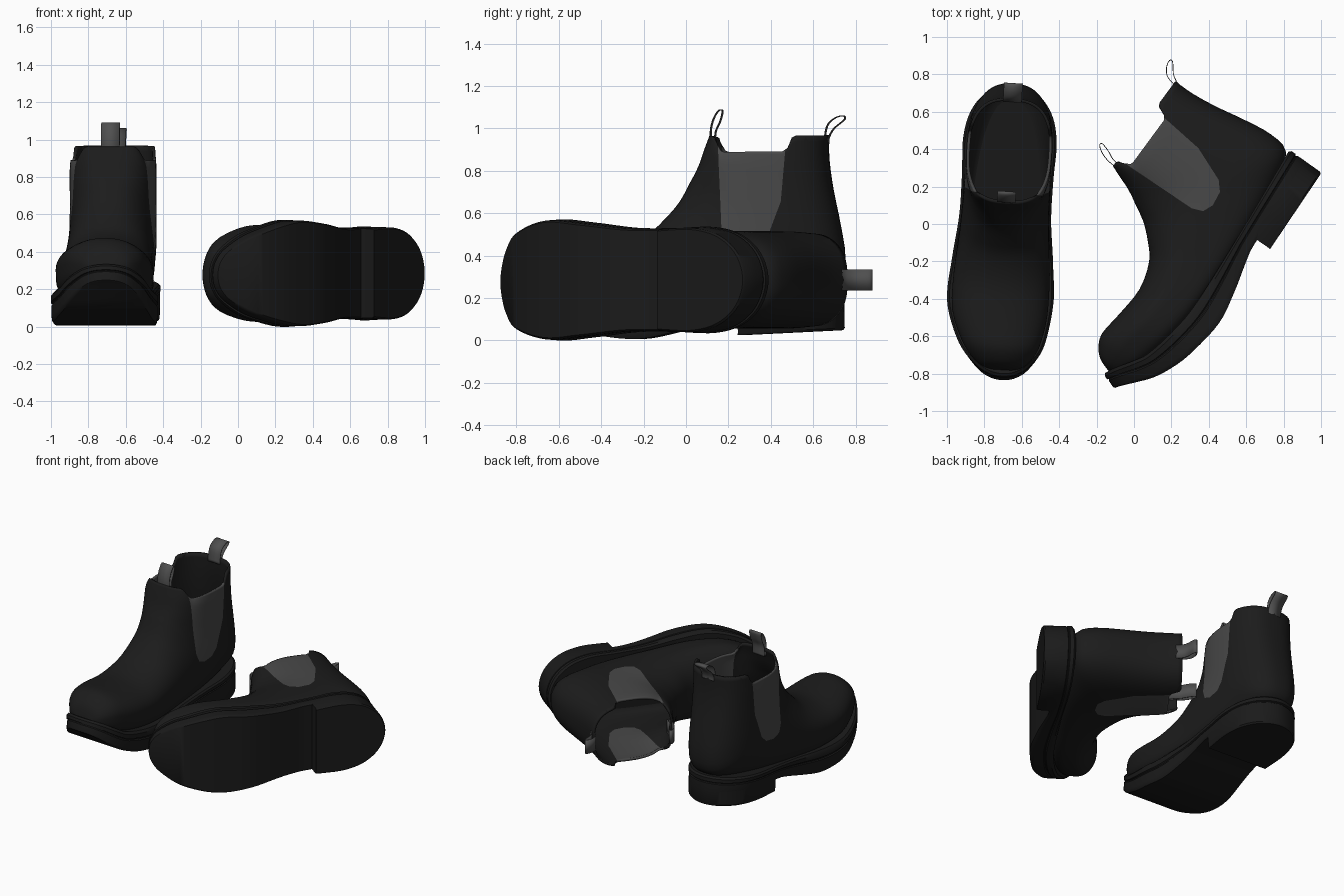
import bpy, bmesh, math
from mathutils import Matrix, Vector

if "Cube" in bpy.data.objects:
    bpy.data.objects.remove(bpy.data.objects["Cube"])


def material(name, v):
    m = bpy.data.materials.new(name)
    m.diffuse_color = (v, v, v, 1)
    m.use_nodes = True
    m.node_tree.nodes["Principled BSDF"].inputs["Base Color"].default_value = m.diffuse_color
    return m


BLACK = material("black leather", 0.0115)
RUBBER = material("black rubber", 0.0105)
GREY = material("grey elastic", 0.065)
TAB = material("grey webbing", 0.08)


def spline(pts, sub, first=None, last=None):
    """Catmull-Rom through tuples of any length."""
    p = [Vector(q) for q in pts]
    p = [Vector(first) if first else p[0]] + p + [Vector(last) if last else p[-1]]
    out = []
    for i in range(1, len(p) - 2):
        a, b, c, d = p[i - 1:i + 3]
        for k in range(sub):
            t = k / sub
            out.append(0.5 * (2 * b + (c - a) * t + (2 * a - 5 * b + 4 * c - d) * t * t
                              + (3 * b - a - 3 * c + d) * t ** 3))
    return out + [p[-2]]


def lookup(table, y):
    for a, b in zip(table, table[1:]):
        if y <= b[0]:
            t = max(0, (y - a[0]) / (b[0] - a[0]))
            return a[1] + (b[1] - a[1]) * t
    return table[-1][1]


def smooth(t):
    t = min(1, max(0, t))
    return t * t * (3 - 2 * t)


def finish(bm, name, mats, place, bend, thickness=0):
    bmesh.ops.remove_doubles(bm, verts=bm.verts, dist=1e-5)
    bmesh.ops.recalc_face_normals(bm, faces=bm.faces)
    for v in bm.verts:                       # toe curves a little sideways
        v.co.x += bend * smooth((-v.co.y - 0.35) / 0.45)
    me = bpy.data.meshes.new(name)
    bm.to_mesh(me)
    bm.free()
    ob = bpy.data.objects.new(name, me)
    bpy.context.collection.objects.link(ob)
    for m in mats:
        me.materials.append(m)
    ob.matrix_world = place
    if thickness:
        s = ob.modifiers.new("thickness", 'SOLIDIFY')
        s.thickness, s.offset = thickness, -1
    bpy.ops.object.select_all(action='DESELECT')
    ob.select_set(True)
    bpy.context.view_layer.objects.active = ob
    bpy.ops.object.shade_smooth_by_angle(angle=math.radians(38))


# Sole plan (y, half width) and its top and bottom lines (y, z)
PLAN = spline([(-.792, 0), (-.775, .08), (-.72, .152), (-.6, .228), (-.38, .284), (-.15, .27),
               (.08, .246), (.3, .245), (.5, .25), (.65, .213), (.755, .125), (.795, 0)],
              6, (-.775, -.08), (.755, -.125))
TOP = spline([(-.8, .365), (-.73, .33), (-.62, .27), (-.53, .225), (-.33, .18), (-.14, .166),
              (.27, .18), (.8, .21)], 5)
BOTTOM = spline([(-.8, .275), (-.77, .255), (-.7, .192), (-.63, .133), (-.53, .08), (-.41, .04),
                 (-.19, .005), (0, .03), (.17, .068), (.3, .085), (.8, .09)], 5)


def slab(name, half, bottom, top, layers, place, bend):
    """Stack of outlines; layers are (height fraction, inset)."""
    bm = bmesh.new()
    n = len(half)
    outline = [(y, w) for y, w in half] + [(y, -w) for y, w in reversed(half)]
    rings = []
    for t, d in layers:
        ring = []
        for y, w in outline:
            z0, z1 = bottom(y), top(y)
            lean = .035 * t * smooth((-y - .55) / .25)    # toe edge leans back
            ring.append(bm.verts.new((w * (1 - d / .27), y - d * y / .8 + lean, z0 + (z1 - z0) * t)))
        rings.append(ring)
    for a, b in zip(rings, rings[1:]):
        for i in range(2 * n):
            j = (i + 1) % (2 * n)
            bm.faces.new((a[i], a[j], b[j], b[i]))
    for r in (rings[0], rings[-1]):
        for i in range(n - 1):
            bm.faces.new((r[i], r[i + 1], r[2 * n - 2 - i], r[2 * n - 1 - i]))
    finish(bm, name, [RUBBER], place, bend)


# Upper sections: instep y, z, sole/heel y, z, half width, top and bottom roundness
SECTIONS = [(-.724, .36, -.732, .32, .055, 2, 2.3), (-.70, .42, -.71, .29, .115, 2, 2.6),
            (-.655, .465, -.66, .25, .165, 2, 3.2), (-.58, .493, -.57, .21, .212, 2.1, 3.8),
            (-.44, .474, -.40, .165, .255, 2.1, 4), (-.27, .459, -.18, .14, .257, 2.1, 4.5),
            (-.118, .50, .08, .14, .24, 2.2, 4.5), (-.035, .565, .35, .15, .232, 2.3, 4),
            (.028, .63, .62, .17, .23, 2.4, 2.8), (.063, .68, .775, .22, .23, 2.5, 2.5),
            (.092, .73, .808, .34, .23, 2.5, 2.4), (.117, .77, .793, .5, .23, 2.6, 2.4),
            (.143, .82, .768, .66, .23, 2.7, 2.5), (.167, .88, .755, .80, .23, 2.8, 2.6),
            (.195, .945, .757, .922, .227, 2.8, 2.6)]
# Elastic side panel outline (y, z), open at the top
GORE = [(.243, 1.2), (.243, .47), (.265, .41), (.32, .385), (.40, .393), (.45, .435),
        (.53, .62), (.568, .9)]


def upper(name, place, bend):
    bm = bmesh.new()
    n, rings = 72, []
    secs = spline(SECTIONS, 3)
    for k, (ty, tz, by, bz, w, nt, nb) in enumerate(secs):
        dip = max(0, (k - len(secs) + 7) / 6)    # collar dips over the elastic
        ring = []
        for i in range(n):
            a = 2 * math.pi * i / n
            c, s = math.cos(a), math.sin(a)
            e = 2 / (nt if c > 0 else nb)
            f = math.copysign(abs(c) ** e, c)
            x = w * math.copysign(abs(s) ** e, s)
            y = (ty + by) / 2 + f * (ty - by) / 2
            z = (tz + bz) / 2 + f * (tz - bz) / 2
            z -= .075 * dip * smooth((y - .215) / .05) * smooth((.61 - y) / .05)
            ring.append(bm.verts.new((x, y, z)))
        rings.append(ring)
    for a, b in zip(rings, rings[1:]):
        for i in range(n):
            j = (i + 1) % n
            bm.faces.new((a[i], a[j], b[j], b[i]))
    bm.faces.new(rings[0])
    # cut the panel edges, then colour the faces inside them
    edges = []
    for a, b in zip(GORE, GORE[1:]):
        dy, dz = b[0] - a[0], b[1] - a[1]
        edges.append((Vector((0, *a)), Vector((0, -dz, dy)).normalized()))
    for co, no in edges:
        near = [f for f in bm.faces if f.calc_center_median().z > .33
                and .15 < f.calc_center_median().y < .66]
        geom = near + list({e for f in near for e in f.edges}) + list({v for f in near for v in f.verts})
        bmesh.ops.bisect_plane(bm, geom=geom, plane_co=co, plane_no=no, dist=1e-5)
    for f in bm.faces:
        c = f.calc_center_median()
        if abs(c.x) > .12 and all((c - co).dot(no) > 0 for co, no in edges):
            f.material_index = 1
    finish(bm, name, [BLACK, GREY], place, bend, .016)


def pull_tab(name, pts, place):
    bm = bmesh.new()
    path = spline(pts, 4)
    rows = [[bm.verts.new((x, y, z)) for x in (-.05, .05)] for y, z in path]
    for a, b in zip(rows, rows[1:]):
        bm.faces.new((a[0], a[1], b[1], b[0]))
    finish(bm, name, [TAB], place, 0, .004)


def boot(tag, place, bend):
    upper(tag + "_upper", place, bend)
    slab(tag + "_sole", PLAN, lambda y: lookup(BOTTOM, y), lambda y: lookup(TOP, y),
         [(0, .012), (.08, .005), (.2, .003), (.57, .003), (.61, .009), (.65, .009), (.69, 0),
          (.9, 0), (1, .012)], place, bend)
    heel = [(.3, .243)] + [tuple(p) for p in PLAN if p[0] > .31]
    slab(tag + "_heel", heel, lambda y: 0, lambda y: .125,
         [(0, .014), (.08, .006), (1, .003)], place, bend)
    pull_tab(tag + "_front_tab", [(.2, .89), (.2, .97), (.218, 1.03), (.246, 1.067), (.264, 1.06),
                                  (.25, 1.01), (.226, .96), (.22, .89)], place)
    pull_tab(tag + "_back_tab", [(.732, .88), (.75, .965), (.79, 1.003), (.832, 1.012),
                                 (.838, .992), (.785, .95), (.76, .91), (.755, .88)], place)


# Standing boot, tipped slightly onto its ball
boot("standing", Matrix.Translation((-.693, -.037, .01)) @ Matrix.Rotation(math.radians(-3.5), 4, 'Z')
     @ Matrix.Rotation(math.radians(2.8), 4, 'X'), .035)

# Boot lying on its side
d, u = Vector((.559, .829, 0)), Vector((-.829, .559, 0))
lying = Matrix(((0, d.x, u.x), (0, d.y, u.y), (1, 0, 0))).to_4x4()
lying.translation = -.68 * u + Vector((-.002, 0, .285))
boot("lying", lying, -.01)
